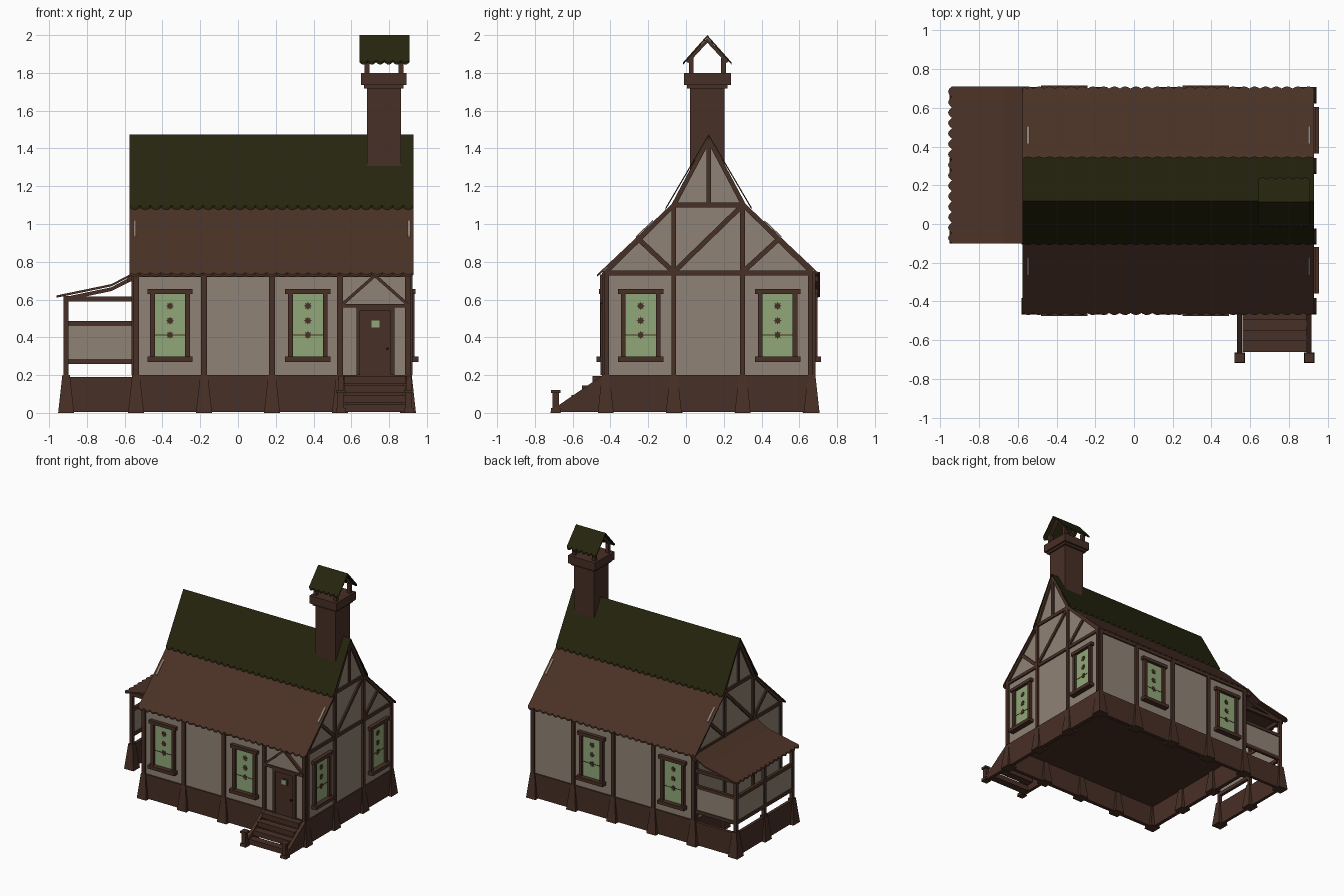
import bpy, bmesh, math
from mathutils import Vector

old = bpy.data.objects.get("Cube")
if old:
    bpy.data.objects.remove(old, do_unlink=True)


def material(name, rgb):
    m = bpy.data.materials.new(name)
    m.use_nodes = True
    m.diffuse_color = (*rgb, 1)
    m.node_tree.nodes["Principled BSDF"].inputs["Base Color"].default_value = (*rgb, 1)
    return m


WOOD = material("dark brown wood", (0.064, 0.029, 0.019))
TILE = material("brown roof tile", (0.070, 0.032, 0.020))
MOSS = material("mossy green roof", (0.019, 0.018, 0.0045))
PLASTER = material("grey plaster", (0.280, 0.226, 0.178))
GLASS = material("pale green glass", (0.285, 0.390, 0.190))
IRON = material("black iron", (0.010, 0.008, 0.007))

# House limits and ridge line
X0, X1, Y0, Y1, MID = -0.55, 0.91, -0.43, 0.67, 0.12


def slab(name, pts, offset, mat):
    """Polygon extruded along an offset vector."""
    bm = bmesh.new()
    face = bm.faces.new([bm.verts.new(p) for p in pts])
    new = bmesh.ops.extrude_face_region(bm, geom=[face])["geom"]
    bmesh.ops.translate(bm, vec=Vector(offset), verts=[v for v in new if isinstance(v, bmesh.types.BMVert)])
    bmesh.ops.recalc_face_normals(bm, faces=bm.faces[:])
    me = bpy.data.meshes.new(name)
    bm.to_mesh(me)
    bm.free()
    me.materials.append(mat)
    ob = bpy.data.objects.new(name, me)
    bpy.context.collection.objects.link(ob)
    return ob


def box(name, x0, x1, y0, y1, z0, z1, mat=WOOD):
    return slab(name, [(x0, y0, z0), (x1, y0, z0), (x1, y1, z0), (x0, y1, z0)], (0, 0, z1 - z0), mat)


def pier(name, x, y, bottom, top, z0, z1, mat=WOOD):
    """Square block tapering towards the top."""
    ob = box(name, x - bottom, x + bottom, y - bottom, y + bottom, z0, z1, mat)
    for v in ob.data.vertices:
        if v.co.z > (z0 + z1) / 2:
            v.co.x = x + (v.co.x - x) * top / bottom
            v.co.y = y + (v.co.y - y) * top / bottom


# Each side maps (along wall, outward depth, height) to the world
SIDES = {
    "front": lambda u, d, z: Vector((u, Y0 - d, z)),
    "back": lambda u, d, z: Vector((u, Y1 + d, z)),
    "right": lambda u, d, z: Vector((X1 + d, u, z)),
    "left": lambda u, d, z: Vector((X0 - d, u, z)),
}


def plate(name, side, pts, d0, d1, mat=WOOD):
    f = SIDES[side]
    return slab(side + "_" + name, [f(u, d0, z) for u, z in pts], f(0, d1, 0) - f(0, d0, 0), mat)


def panel(name, side, u0, u1, z0, z1, d0, d1, mat=WOOD):
    return plate(name, side, [(u0, z0), (u1, z0), (u1, z1), (u0, z1)], d0, d1, mat)


def bar(name, side, a, b, w=0.026, d0=-0.01, d1=0.012):
    a, b = Vector(a), Vector(b)
    t = (b - a).normalized()
    n = Vector((-t.y, t.x)) * w / 2
    return plate(name, side, [a + n, a - n, b - n, b + n], d0, d1)


def sheet(name, a, b, drop, mat, count, thick=(0, 0, -0.012), amp=0.014):
    """Roof sheet hanging from edge a-b with a scalloped lower edge."""
    a, b, drop = Vector(a), Vector(b), Vector(drop)
    down, steps = drop.normalized(), count * 6
    pts = [a, b]
    for i in range(steps, -1, -1):
        t = i / steps
        pts.append(a.lerp(b, t) + drop + down * amp * (abs(math.sin(math.pi * count * t)) - 1))
    return slab(name, pts, thick, mat)


# Plaster body with a two-pitch gable
gable = [(Y0, 0.2), (Y1, 0.2), (Y1, 0.74), (0.305, 1.1), (MID, 1.45), (-0.065, 1.1), (Y0, 0.74)]
slab("house_walls", [(X0, y, z) for y, z in gable], (X1 - X0, 0, 0), PLASTER)

# Hollow foundation
for y in (Y0 - 0.01, Y1 - 0.02):
    box("foundation_long", X0 - 0.01, X1 + 0.01, y, y + 0.03, 0.005, 0.2)
for x in (X0 - 0.01, X1 - 0.02):
    box("foundation_end", x, x + 0.03, Y0, Y1, 0.005, 0.2)
box("house_floor", X0, X1, Y0, Y1, 0.18, 0.199)

# Wall posts, top plates and flared piers
POSTS_X = (-0.54, -0.18, 0.18, 0.54, 0.9)
POSTS_Y = (-0.42, -0.065, 0.3, 0.66)
for side, y in (("front", Y0 + 0.005), ("back", Y1 - 0.005)):
    bar("top_plate", side, (X0, 0.735), (X1, 0.735), 0.03)
    for x in POSTS_X:
        bar("post", side, (x, 0.2), (x, 0.74), 0.03, d1=0.015)
        pier(side + "_pier", x, y, 0.042, 0.02, 0, 0.2)
for side, x in (("right", X1 - 0.01), ("left", X0 + 0.01)):
    for i, y in enumerate(POSTS_Y):
        bar("post", side, (y, 0.2), (y, 1.1 if 0 < i < 3 else 0.745), 0.026, d1=0.015)
        if 0 < i < 3:
            pier(side + "_pier", x, y, 0.042, 0.02, 0, 0.2)
    # Gable timbers
    bar("gable_tie", side, (Y0, 0.74), (Y1, 0.74))
    bar("gable_collar", side, (-0.07, 1.1), (0.31, 1.1))
    bar("king_post", side, (MID, 1.1), (MID, 1.44), 0.024)
    bar("long_brace", side, (-0.065, 0.745), (0.29, 1.09))
    bar("front_brace", side, (-0.065, 0.745), (-0.245, 0.915))
    bar("back_brace", side, (0.3, 0.745), (0.485, 0.915))
    for a, b in zip(gable[2:], gable[3:]):
        bar("rafter", side, a, b, 0.024, d1=0.014)

# Main roof: brown lower pitch, mossy upper pitch
RX0, RX1 = -0.575, 0.93
for s, tag in ((-1, "front"), (1, "back")):
    sheet(tag + "_lower_roof", (RX0, MID + s * 0.18, 1.12), (RX1, MID + s * 0.18, 1.12),
          (0, s * 0.41, -0.387), TILE, 27)
    sheet(tag + "_upper_roof", (RX0, MID, 1.475), (RX1, MID, 1.475),
          (0, s * 0.228, -0.388), MOSS, 27)
    for x in (-0.547, 0.905):
        y = MID + s * 0.295
        slab(tag + "_roof_slit", [(x - 0.007, y, 1.013), (x + 0.007, y, 1.013),
             (x + 0.007, y + s * 0.09, 0.928), (x - 0.007, y + s * 0.09, 0.928)], (0, 0, 0.008), PLASTER)


# Windows with frame, sill and small sun ornaments
def window(side, u):
    panel("window_glass", side, u - 0.09, u + 0.09, 0.295, 0.64, -0.01, 0.006, GLASS)
    for s in (-1, 1):
        panel("window_jamb", side, u + s * 0.08, u + s * 0.105, 0.28, 0.65, -0.01, 0.025)
    panel("window_head", side, u - 0.12, u + 0.12, 0.63, 0.657, -0.01, 0.03)
    panel("window_sill", side, u - 0.12, u + 0.12, 0.27, 0.298, -0.01, 0.045)
    panel("window_glazing_bar", side, u - 0.085, u + 0.085, 0.411, 0.416, 0, 0.008)
    for z in (0.412, 0.488, 0.566):
        star = []
        for k in range(16):
            r, t = (0.013 if k % 2 else 0.022), k * math.pi / 8
            star.append((u + r * math.cos(t), z + r * math.sin(t)))
        plate("window_sun", side, star, 0.004, 0.01)


for side in ("front", "back"):
    window(side, -0.36)
    window(side, 0.37)
window("right", -0.24)
window("right", 0.485)

# Door with small pane, knob, and gabled hood
panel("door", "front", 0.645, 0.81, 0.2, 0.545, 0, 0.012)
for x in (0.637, 0.818):
    bar("door_jamb", "front", (x, 0.2), (x, 0.56), 0.02, d1=0.022)
bar("door_head", "front", (0.628, 0.55), (0.827, 0.55), 0.02, d1=0.022)
panel("door_frame_pane", "front", 0.699, 0.757, 0.445, 0.497, 0, 0.017)
panel("door_pane", "front", 0.707, 0.749, 0.453, 0.489, 0, 0.021, GLASS)
panel("door_knob", "front", 0.785, 0.797, 0.334, 0.346, 0, 0.025, IRON)
plate("hood_plaster", "front", [(0.56, 0.57), (0.89, 0.57), (0.725, 0.73)], 0, 0.012, PLASTER)
bar("hood_beam", "front", (0.55, 0.567), (0.9, 0.567), 0.02, d1=0.022)
for x in (0.553, 0.897):
    bar("hood_rafter", "front", (x, 0.575), (0.725, 0.727), 0.016, d1=0.024)

# Front steps with stringers and newels
for i in range(4):
    y = -0.66 + i * 0.055
    box("step", 0.56, 0.89, y, y + 0.06, 0.05 * i + 0.004, 0.05 * i + 0.046)
for x in (0.545, 0.905):
    slab("stair_stringer", [(x - 0.013, -0.675, 0.005), (x - 0.013, -0.675, 0.04),
         (x - 0.013, -0.44, 0.2), (x - 0.013, -0.44, 0.005)], (0.026, 0, 0), WOOD)
    pier("newel_foot", x, -0.69, 0.027, 0.024, 0, 0.025)
    pier("newel", x, -0.69, 0.017, 0.017, 0.025, 0.105)
    pier("newel_cap", x, -0.69, 0.025, 0.025, 0.105, 0.122)

# Side porch: piers, posts, skirts, rails and plaster panels
PX, PY = -0.91, (-0.06, 0.3, 0.66)
for y in PY:
    pier("porch_pier", PX, y, 0.042, 0.02, 0, 0.2)
    box("porch_post", PX - 0.013, PX + 0.013, y - 0.013, y + 0.013, 0.19, 0.62)
    slab("porch_rafter", [(PX, y - 0.01, 0.615), (-0.67, y - 0.01, 0.665), (X0, y - 0.01, 0.73),
         (X0, y - 0.01, 0.705), (-0.67, y - 0.01, 0.645), (PX, y - 0.01, 0.595)], (0, 0.02, 0), WOOD)
box("porch_back_skirt", PX, X0, 0.65, 0.675, 0.005, 0.19)
box("porch_side_skirt", PX - 0.015, PX + 0.01, PY[0], PY[2], 0.005, 0.19)
for z, h in ((0.258, 0.028), (0.46, 0.026), (0.59, 0.027)):
    box("porch_back_rail", PX, X0, 0.648, 0.672, z, z + h)
    box("porch_side_rail", PX - 0.012, PX + 0.012, PY[0], PY[2], z, z + h)
box("porch_front_beam", PX, X0, PY[0] - 0.012, PY[0] + 0.012, 0.59, 0.617)
box("porch_back_panel", PX, X0, 0.655, 0.665, 0.27, 0.47, PLASTER)
box("porch_side_panel", PX - 0.005, PX + 0.005, PY[0], PY[2], 0.27, 0.47, PLASTER)
box("porch_wall_plate", -0.585, X0, -0.09, 0.7, 0.695, 0.725)
slab("porch_upper_roof", [(X0, -0.1, 0.745), (X0, 0.71, 0.745), (-0.67, 0.71, 0.682), (-0.67, -0.1, 0.682)],
     (0, 0, -0.012), TILE)
sheet("porch_lower_roof", (-0.67, -0.1, 0.682), (-0.67, 0.71, 0.682), (-0.29, 0, -0.06), TILE, 15, amp=0.02)

# Chimney shaft, collar, legs and little gabled cap
CX, CY = 0.772, 0.113
box("chimney_shaft", CX - 0.09, CX + 0.09, CY - 0.092, CY + 0.092, 1.28, 1.74)
box("chimney_trim", CX - 0.105, CX + 0.105, CY - 0.108, CY + 0.108, 1.718, 1.735)
box("chimney_collar", CX - 0.12, CX + 0.12, CY - 0.124, CY + 0.124, 1.735, 1.8)
for sx in (-1, 1):
    x = CX + sx * 0.09
    for s in (-1, 1):
        pier("chimney_leg", x, CY + s * 0.085, 0.013, 0.013, 1.8, 1.878)
        slab("chimney_rafter", [(x - 0.01, CY, 1.985), (x - 0.01, CY + s * 0.115, 1.862),
             (x - 0.01, CY + s * 0.1, 1.852), (x - 0.01, CY, 1.96)], (0.02, 0, 0), WOOD)
for s in (-1, 1):
    sheet("chimney_cap_roof", (0.642, CY, 2.0), (0.908, CY, 2.0), (0, s * 0.128, -0.144), MOSS, 6, amp=0.016)
